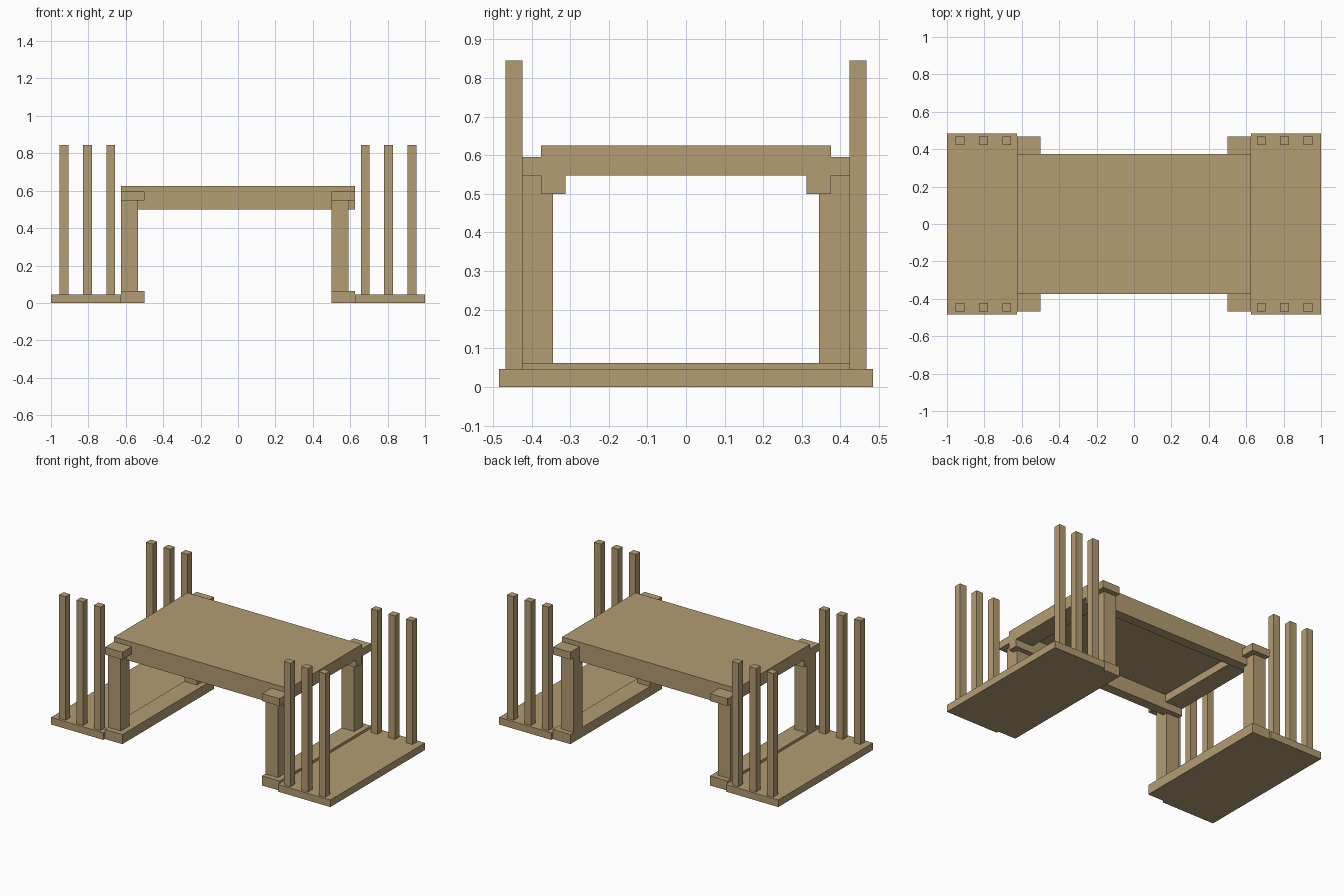
import bpy
import bmesh
from mathutils import Matrix, Vector

if "Cube" in bpy.data.objects:
    bpy.data.objects.remove(bpy.data.objects["Cube"])

# Single wood colour
wood = bpy.data.materials.new("tan_wood")
wood.use_nodes = True
colour = (0.45, 0.335, 0.168, 1.0)
wood.diffuse_color = colour
wood.node_tree.nodes["Principled BSDF"].inputs["Base Color"].default_value = colour


def box(name, x, y, z):
    """Box from (min, max) pairs, with its origin at its centre."""
    lo, hi = (Vector(v) for v in zip(x, y, z))
    mesh = bpy.data.meshes.new(name)
    bm = bmesh.new()
    bmesh.ops.create_cube(bm, size=1, matrix=Matrix.Diagonal((*(hi - lo), 1)))
    bm.to_mesh(mesh)
    bm.free()
    mesh.materials.append(wood)
    obj = bpy.data.objects.new(name, mesh)
    obj.location = (lo + hi) / 2
    bpy.context.collection.objects.link(obj)
    return obj


def span(a, b, sign):
    """Range a..b, mirrored when sign is negative."""
    return (a, b) if sign > 0 else (-b, -a)


# Raised deck
box("deck", (-0.625, 0.625), (-0.375, 0.375), (0.595, 0.625))

# Long rails under the deck
for sy, end in ((-1, "front"), (1, "back")):
    box(f"{end}_rail", (-0.625, 0.625), span(0.3125, 0.375, sy), (0.5, 0.595))

for sx, side in ((-1, "right"), (1, "left")):
    # Cross beam and sleeper joining the two legs at this end
    beam_x = span(0.5, 0.625, sx)
    box(f"{side}_cross_beam", beam_x, (-0.468, 0.468), (0.547, 0.595))
    box(f"{side}_sleeper", beam_x, (-0.468, 0.468), (0.0, 0.0625))

    # Low step board
    box(f"{side}_step", span(0.625, 1.0, sx), (-0.484, 0.484), (0.0, 0.046))

    for sy, end in ((-1, "front"), (1, "back")):
        # Legs sit on the same side of both beams
        box(f"{end}_{side}_leg", (beam_x[0], beam_x[0] + 0.09),
            span(0.345, 0.435, sy), (0.0625, 0.547))

        # Three upright railing posts
        for i, cx in enumerate((0.68, 0.805, 0.93)):
            box(f"{end}_{side}_post_{i + 1}", span(cx - 0.0235, cx + 0.0235, sx),
                span(0.423, 0.468, sy), (0.046, 0.845))
